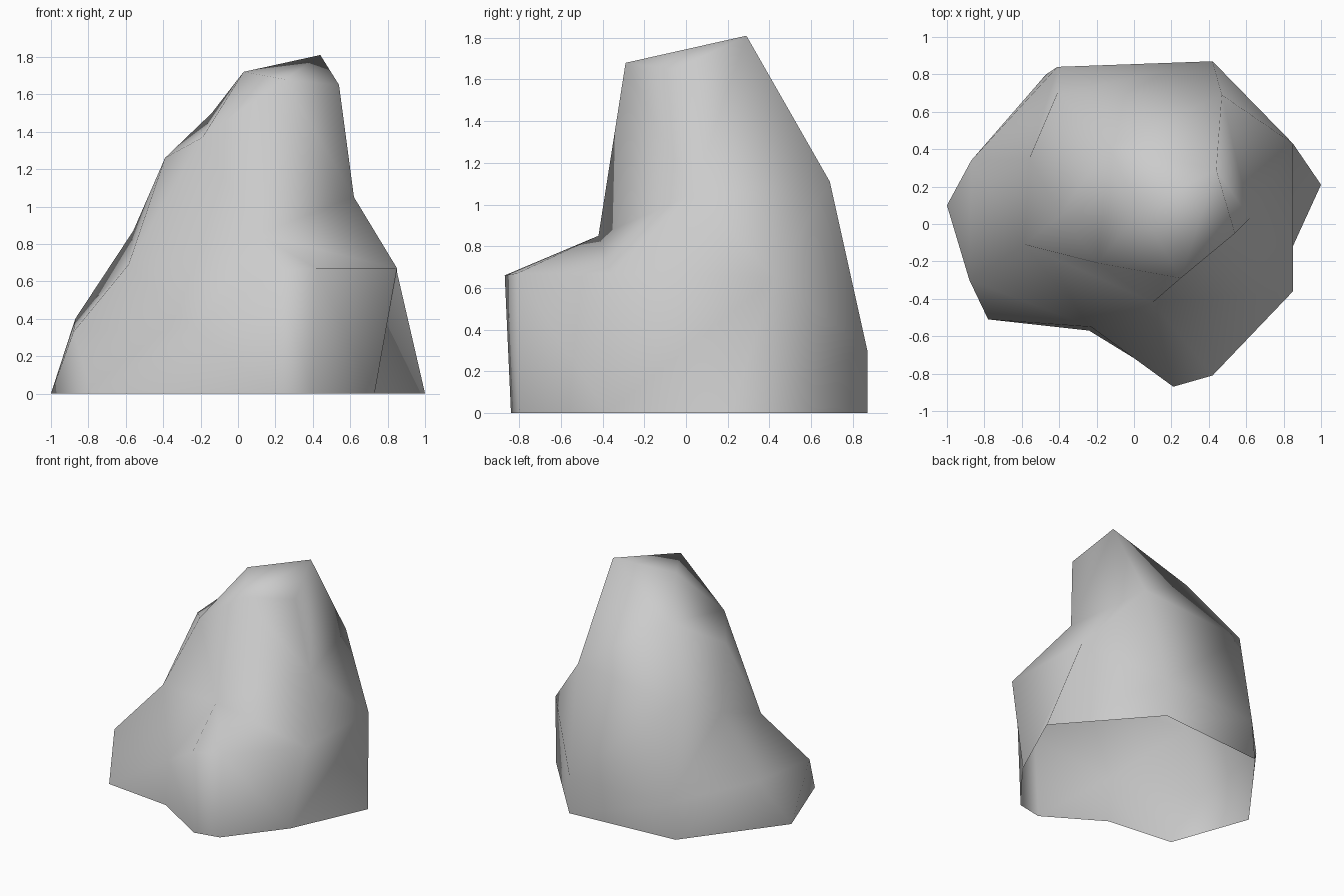
import bpy
import bmesh

# Remove the default cube only
default_cube = bpy.data.objects.get("Cube")
if default_cube:
    bpy.data.objects.remove(default_cube, do_unlink=True)


def make_material(name, colour):
    material = bpy.data.materials.new(name)
    material.use_nodes = True
    material.diffuse_color = colour
    shader = next(n for n in material.node_tree.nodes if n.type == "BSDF_PRINCIPLED")
    shader.inputs["Base Color"].default_value = colour
    shader.inputs["Roughness"].default_value = 0.9
    return material


# Cross-sections run anticlockwise from the boulder's left side
ground_outline = [(1, .21, 0), (.42, .87, 0), (-.47, .8, 0),
                  (-1, .1, 0), (-.78, -.51, 0), (-.24, -.57, 0),
                  (.2, -.84, 0), (.4, -.8, 0), (.73, -.38, 0)]
shelf_outline = [(.85, .43, .65), (.42, .87, .3), (-.41, .84, .28),
                 (-.87, .34, .4), (-.88, -.3, .33), (-.23, -.55, .35),
                 (.21, -.87, .66), (.42, -.81, .67), (.85, -.36, .67)]
waist_outline = [(.62, .03, 1.05), (.47, .69, 1.11), (-.41, .7, 1.03),
                 (-.56, .35, .87), (-.585, -.11, .69), (.1, -.42, .85)]
shoulder_outline = [(.54, -.05, 1.65), (.44, .29, 1.81), (-.14, .42, 1.5),
                    (-.39, .05, 1.26), (-.19, -.21, 1.37), (.25, -.29, 1.68)]
crown_point = (.03, .08, 1.72)


def widen(outline):
    """Repeat corners so the upper sections match the lower ones; merged later."""
    front, side = outline[-1], outline[0]
    return outline + [front, front, side]


def add_ring(bm, outline):
    return [bm.verts.new(point) for point in outline]


def pairs(ring):
    return list(zip(ring, ring[1:] + ring[:1]))


def bridge(bm, lower, upper):
    """Join two rings, skipping the collapsed sides of repeated corners."""
    for (a, b), (d, c) in zip(pairs(lower), pairs(upper)):
        corners = []
        for vert in (a, b, c, d):
            if all((vert.co - other.co).length > 1e-5 for other in corners):
                corners.append(vert)
        if len(corners) > 2:
            bm.faces.new(corners)


def build_boulder(name, material):
    bm = bmesh.new()
    ground = add_ring(bm, ground_outline)
    shelf = add_ring(bm, shelf_outline)
    waist = add_ring(bm, widen(waist_outline))
    shoulder = add_ring(bm, shoulder_outline)

    # Sides, from the open foot up to the shoulder
    bridge(bm, ground, shelf)
    bridge(bm, shelf, waist)
    bridge(bm, waist[:len(shoulder)], shoulder)

    # Hollow fold under the left end of the shelf
    undercut = bm.faces.get((ground[-1], ground[0], shelf[0], shelf[-1]))
    bmesh.ops.connect_verts(bm, verts=[ground[-1], shelf[0]], faces_exclude=[
        face for face in bm.faces if face != undercut])

    # Crown: a peak fan, with one sloping facet on each flank
    crown = bm.verts.new(crown_point)
    left, peak, back, right, front_right, front = shoulder
    for a, b in pairs([peak, back, front_right, front]):
        bm.faces.new((a, b, crown))
    bm.faces.new((left, peak, front))
    bm.faces.new((back, right, front_right))

    # Weld repeated corners and settle the facets
    bmesh.ops.remove_doubles(bm, verts=bm.verts[:], dist=1e-4)
    bmesh.ops.triangulate(bm, faces=bm.faces[:], quad_method="BEAUTY")
    bmesh.ops.recalc_face_normals(bm, faces=bm.faces[:])
    for face in bm.faces:
        face.smooth = True

    mesh = bpy.data.meshes.new(name)
    bm.to_mesh(mesh)
    bm.free()
    mesh.materials.append(material)
    boulder = bpy.data.objects.new(name, mesh)
    bpy.context.collection.objects.link(boulder)


build_boulder("boulder", make_material("stone grey", (.6, .6, .6, 1)))
